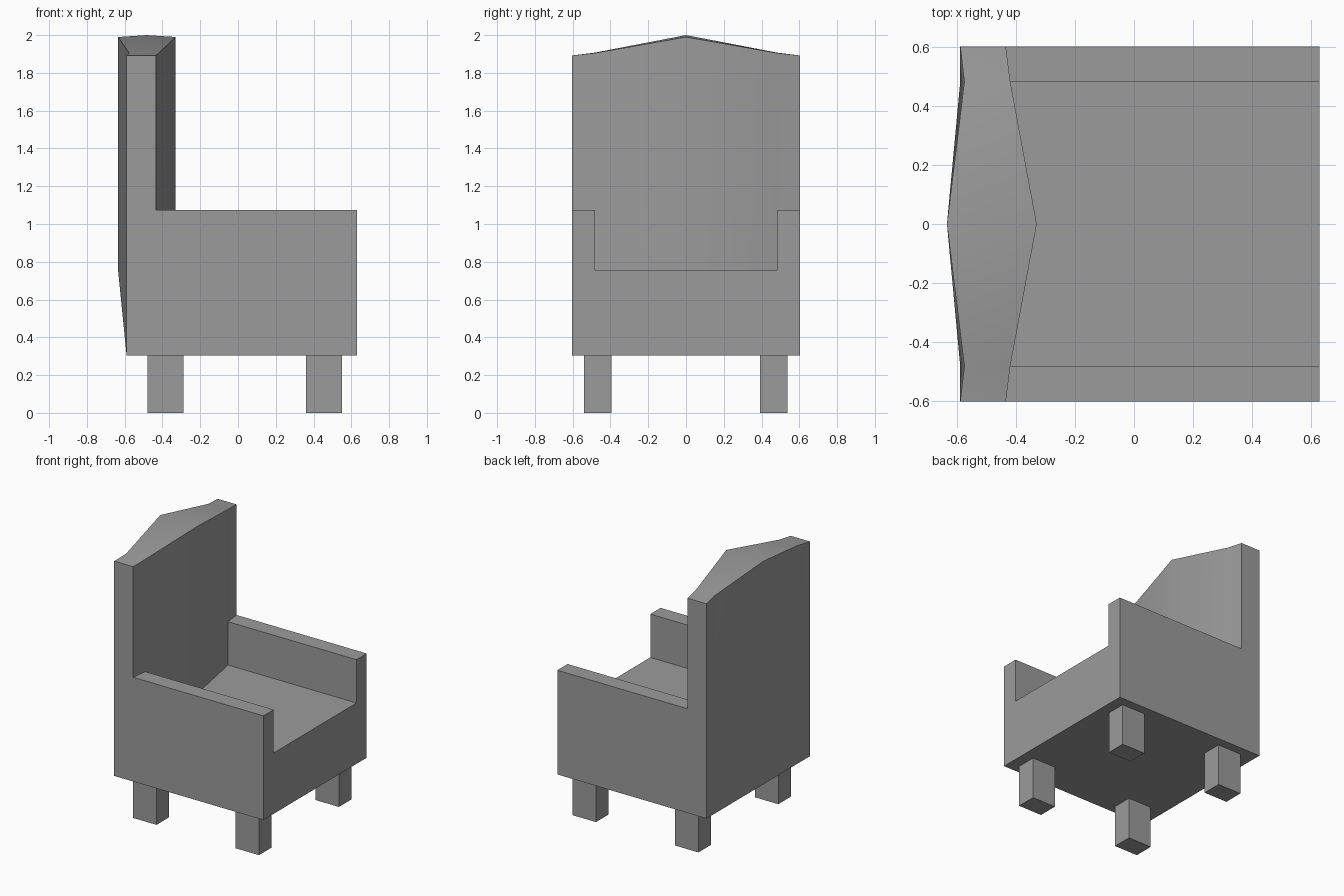
import bpy, bmesh, math

cube = bpy.data.objects.get("Cube")
if cube:
    bpy.data.objects.remove(cube)

grey = bpy.data.materials.new("plain grey")
grey.use_nodes = True
colour = (0.33, 0.33, 0.33, 1)
grey.diffuse_color = colour
grey.node_tree.nodes["Principled BSDF"].inputs["Base Color"].default_value = colour

BASE, SEAT, ARM, FRONT, REAR = 0.305, 0.755, 1.075, 0.63, -0.59


def make_object(name, bm):
    bmesh.ops.recalc_face_normals(bm, faces=bm.faces)
    mesh = bpy.data.meshes.new(name)
    bm.to_mesh(mesh)
    bm.free()
    mesh.materials.append(grey)
    obj = bpy.data.objects.new(name, mesh)
    bpy.context.collection.objects.link(obj)
    return obj


def section(bm, y, height, back_front, rear_mid, rear_top, top, crown):
    """Side outline of the chair at one position across its width."""
    middle = (back_front + rear_top) / 2
    outline = [(REAR, BASE), (FRONT, BASE), (FRONT, SEAT), (FRONT, height),
               (back_front, height), (back_front, ARM), (back_front, top),
               (middle, crown), (rear_top, top), (rear_mid, SEAT)]
    return [bm.verts.new((x, y, z)) for x, z in outline]


# Seat, arms and bowed backrest, lofted across the width
half = [(0.603, ARM, -0.435, REAR, REAR, 1.892, 1.892),
        (0.483, ARM, -0.42, REAR, -0.576, 1.905, 1.907),
        (0.483, SEAT, -0.42, REAR, -0.576, 1.905, 1.907)]
centre = [(0, SEAT, -0.33, -0.635, -0.635, 1.99, 2.0)]
stations = half + centre + [(-s[0], *s[1:]) for s in reversed(half)]
bm = bmesh.new()
rings = [section(bm, *s) for s in stations]
for a, b in zip(rings, rings[1:]):
    for i in range(len(a)):
        j = (i + 1) % len(a)
        bm.faces.new((a[i], a[j], b[j], b[i]))
bmesh.ops.remove_doubles(bm, verts=bm.verts, dist=0.0005)
bmesh.ops.holes_fill(bm, edges=[e for e in bm.edges if e.is_boundary], sides=0)
body = make_object("armchair_body", bm)
bpy.ops.object.select_all(action="DESELECT")
body.select_set(True)
bpy.context.view_layer.objects.active = body
bpy.ops.object.shade_smooth_by_angle(angle=math.radians(30))

# Four block legs
for end, x in (("front", 0.455), ("rear", -0.383)):
    for side, y in (("left", 0.465), ("right", -0.468)):
        bm = bmesh.new()
        bmesh.ops.create_cube(bm, size=1)
        for v in bm.verts:
            v.co = (v.co.x * 0.19 + x, v.co.y * 0.145 + y, (v.co.z + 0.5) * BASE)
        make_object(f"{end}_{side}_leg", bm)
